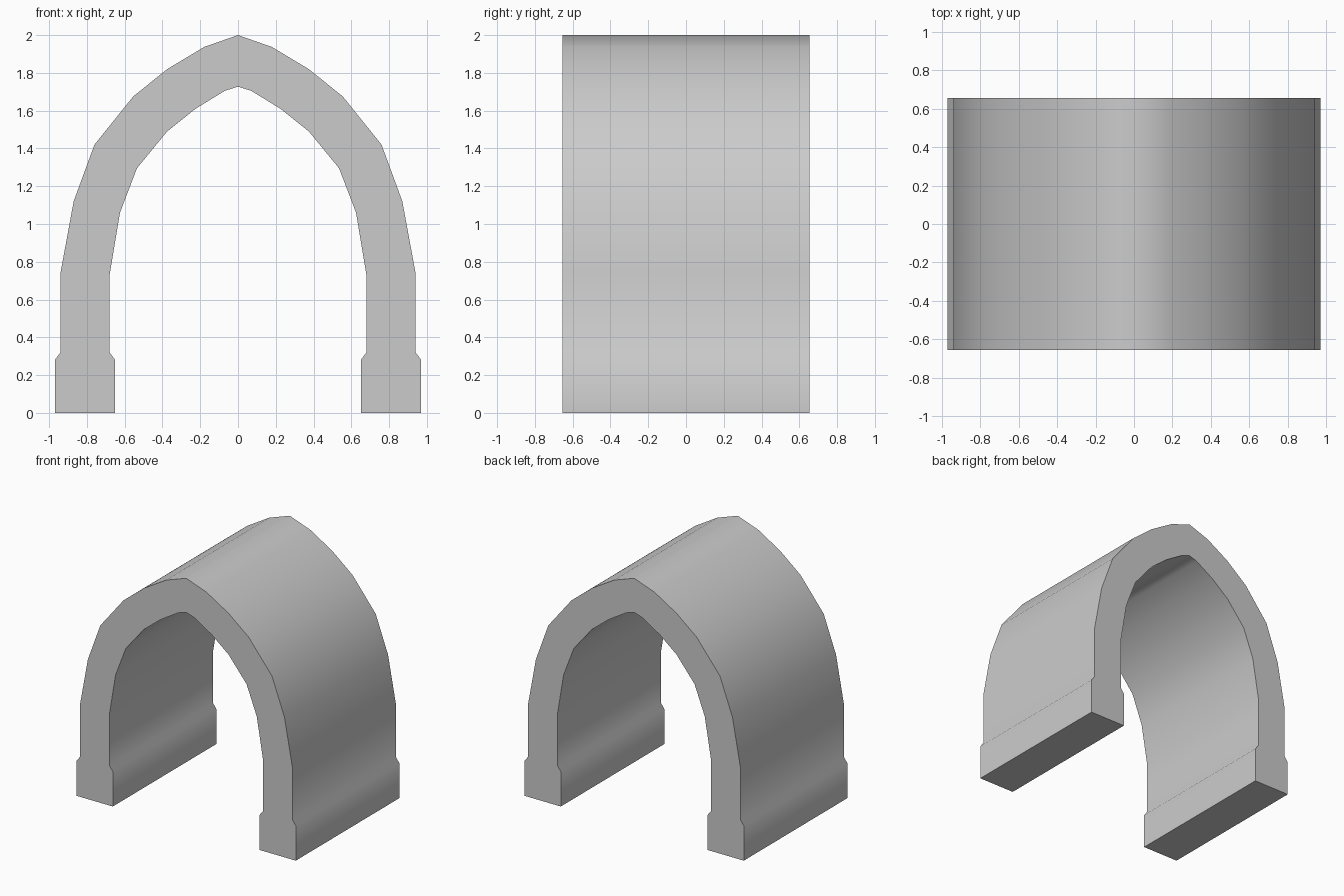
import bpy, bmesh, math

if "Cube" in bpy.data.objects:
    bpy.data.objects.remove(bpy.data.objects["Cube"])

HALF_DEPTH = 0.655

# Right half of the arch section, foot to apex: (x, z) outside and inside
outer = [(0.97, 0), (0.97, 0.28), (0.94, 0.32), (0.94, 0.74), (0.87, 1.12),
         (0.76, 1.42), (0.555, 1.675), (0.375, 1.82), (0.18, 1.937), (0, 2.0)]
inner = [(0.65, 0), (0.65, 0.28), (0.68, 0.32), (0.68, 0.73), (0.625, 1.06),
         (0.535, 1.295), (0.375, 1.49), (0.225, 1.61), (0.07, 1.705), (0, 1.727)]


def mirrored(half):
    """Full foot-to-foot line from the right half."""
    return half + [(-x, z) for x, z in reversed(half[:-1])]


# Pointed vault: a four-sided ring swept from one foot to the other
bm = bmesh.new()
rings = []
for (ox, oz), (ix, iz) in zip(mirrored(outer), mirrored(inner)):
    rings.append([bm.verts.new(p) for p in (
        (ox, -HALF_DEPTH, oz), (ox, HALF_DEPTH, oz),
        (ix, HALF_DEPTH, iz), (ix, -HALF_DEPTH, iz))])
for a, b in zip(rings, rings[1:]):
    for i in range(4):
        j = (i + 1) % 4
        bm.faces.new((a[i], a[j], b[j], b[i]))

# Undersides of the feet
bm.faces.new(rings[0])
bm.faces.new(rings[-1])
bmesh.ops.recalc_face_normals(bm, faces=bm.faces)

mesh = bpy.data.meshes.new("vault_arch")
bm.to_mesh(mesh)
bm.free()
arch = bpy.data.objects.new("vault_arch", mesh)
bpy.context.collection.objects.link(arch)

# Smooth along the curve, crisp at the end faces and feet
bpy.context.view_layer.objects.active = arch
arch.select_set(True)
bpy.ops.object.shade_smooth_by_angle(angle=math.radians(60))
